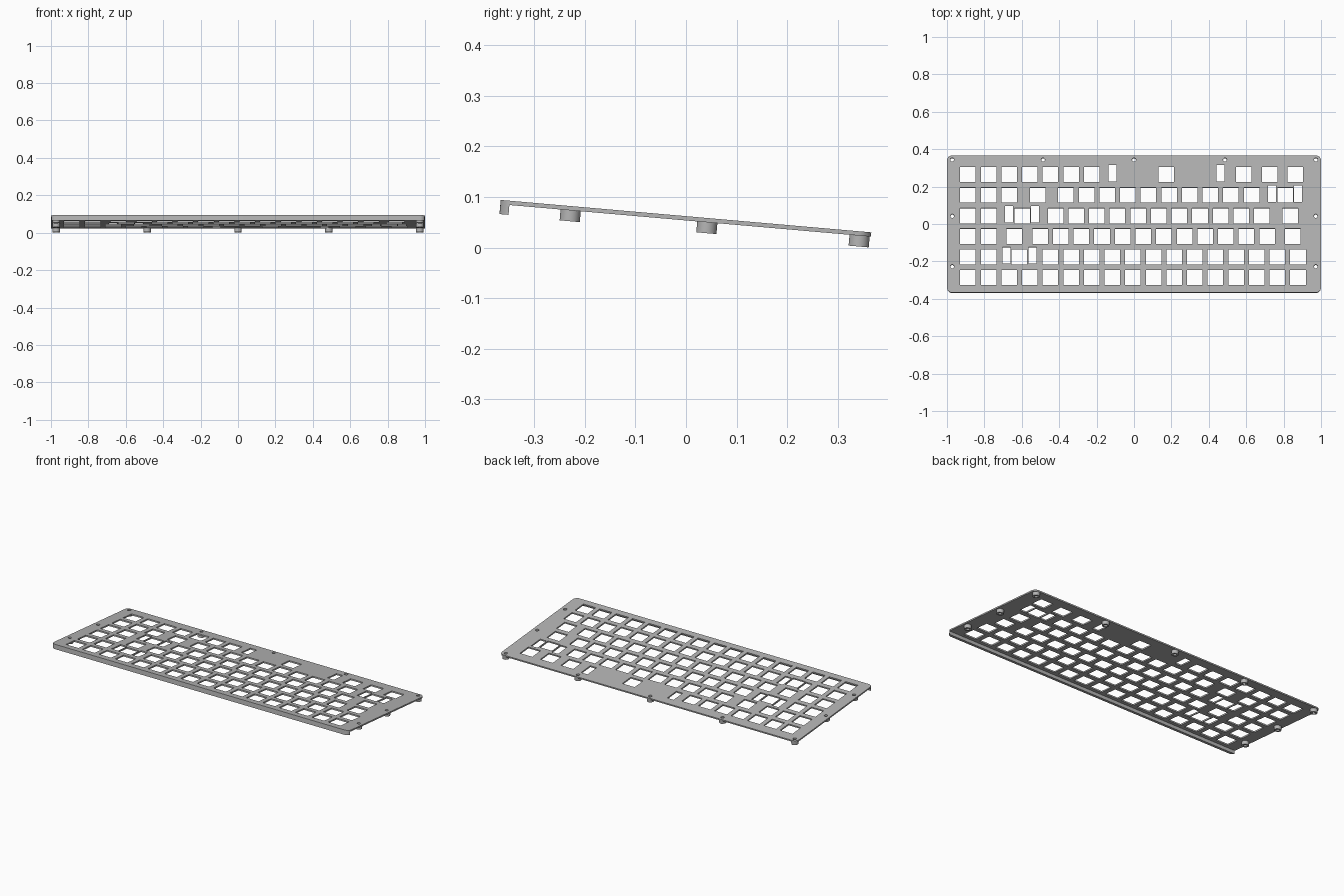
import bpy
from math import sin, cos, pi, radians
from mathutils import Matrix

if "Cube" in bpy.data.objects:
    bpy.data.objects.remove(bpy.data.objects["Cube"])

# Main dimensions
HALF_X, HALF_Y, CORNER = 1.0, 0.3675, 0.027
PLATE, DROP, LIP = 0.0085, 0.030, 0.028
PITCH, COL0, ROW0 = 0.1103, -0.888, 0.265
TILT = Matrix.Translation((0, 0, 0.062)) @ Matrix.Rotation(radians(-5), 4, "X")

grey = bpy.data.materials.new("plate grey")
grey.use_nodes = True
COLOUR = (0.46, 0.46, 0.46, 1)
grey.diffuse_color = COLOUR
grey.node_tree.nodes["Principled BSDF"].inputs["Base Color"].default_value = COLOUR


def circle(x, y, r, n=32, start=0, end=2 * pi):
    return [(x + r * cos(start + (end - start) * i / n),
             y + r * sin(start + (end - start) * i / n)) for i in range(n)]


def rect(x, y, w, h):
    return [(x + sx * w / 2, y + sy * h / 2)
            for sx, sy in ((-1, -1), (1, -1), (1, 1), (-1, 1))]


def corner(sx, sy, start):
    return circle(sx * (HALF_X - CORNER), sy * (HALF_Y - CORNER), CORNER,
                  8, start, start + pi / 2 * 8 / 7)


def slab(name, loops, top, bottom):
    """Flat shape with holes, extruded between two heights, then tilted."""
    curve = bpy.data.curves.new(name, "CURVE")
    curve.dimensions = "2D"
    curve.fill_mode = "BOTH"
    curve.extrude = (top - bottom) / 2
    for loop in loops:
        spline = curve.splines.new("POLY")
        spline.points.add(len(loop) - 1)
        for point, (x, y) in zip(spline.points, loop):
            point.co = (x, y, 0, 1)
        spline.use_cyclic_u = True
    obj = bpy.data.objects.new(name, curve)
    bpy.context.collection.objects.link(obj)
    curve.materials.append(grey)
    obj.matrix_world = TILT @ Matrix.Translation((0, 0, (top + bottom) / 2))
    bpy.ops.object.select_all(action="DESELECT")
    obj.select_set(True)
    bpy.context.view_layer.objects.active = obj
    bpy.ops.object.convert(target="MESH")
    bpy.ops.object.shade_smooth_by_angle(angle=radians(30))
    return bpy.context.object


def run(first, last):
    return [first + i for i in range(int(last - first) + 1)]


# Switch columns in key units, row by row from the back
rows = [
    run(0, 6) + [9.625, 13.375, 14.625, 15.875],
    run(0, 2) + [3.375] + run(4.75, 13.75) + [15.375],
    [0, 1, 2.625] + run(4.25, 14.25) + [15.625],
    [0, 1, 2.25] + run(3.5, 14.5) + [15.75],
    [0, 1, 2.5] + run(4, 16),
    run(0, 16),
]
# Stabiliser slots: row, centre column, offset to each side
stabilisers = [(0, 9.625, 2.625), (1, 15.375, 0.627),
               (2, 2.625, 0.627), (4, 2.5, 0.627)]

holes = [rect(COL0 + c * PITCH, ROW0 - r * PITCH, 0.083, 0.081)
         for r, cols in enumerate(rows) for c in cols]
for r, c, off in stabilisers:
    for side in (-1, 1):
        holes.append(rect(COL0 + (c + side * off) * PITCH,
                          ROW0 - r * PITCH + 0.008, 0.043, 0.088))

# Screw positions along the back and both sides
screws = [(x, 0.345) for x in (-0.972, -0.486, 0, 0.486, 0.972)]
screws += [(x, y) for x in (-0.972, 0.972) for y in (0.043, -0.228)]
holes += [circle(x, y, 0.010, 20) for x, y in screws]

# Switch plate
outline = (corner(1, 1, 0) + corner(-1, 1, pi / 2)
           + corner(-1, -1, pi) + corner(1, -1, 1.5 * pi))
slab("switch_plate", [outline] + holes, 0, -PLATE)

# Front lip follows the rounded front corners
back = -HALF_Y + 0.018
front = [p for p in corner(-1, -1, pi) + corner(1, -1, 1.5 * pi) if p[1] < back]
ends = HALF_X - CORNER + (CORNER ** 2 - (CORNER - 0.018) ** 2) ** 0.5
slab("front_lip", [[(-ends, back)] + front + [(ends, back)]], -PLATE, -LIP)

# Screw standoffs under the plate
for i, (x, y) in enumerate(screws):
    slab(f"standoff_{i + 1}", [circle(x, y, 0.020), circle(x, y, 0.010, 20)],
         -PLATE, -DROP)
